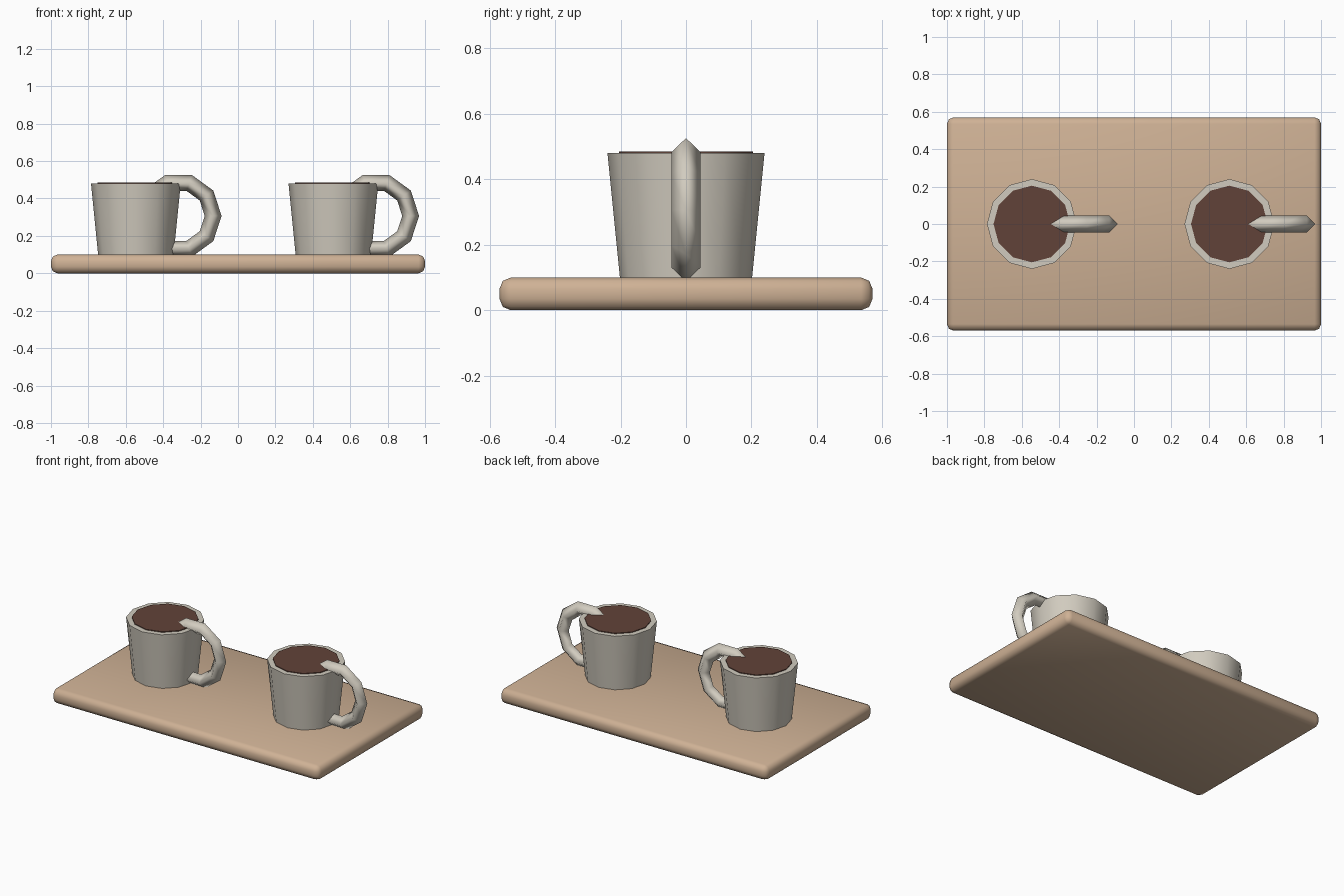
import bpy
from math import radians

if "Cube" in bpy.data.objects:
    bpy.data.objects.remove(bpy.data.objects["Cube"])


def material(name, rgb):
    m = bpy.data.materials.new(name)
    m.diffuse_color = (*rgb, 1)
    m.use_nodes = True
    m.node_tree.nodes["Principled BSDF"].inputs["Base Color"].default_value = m.diffuse_color
    return m


WOOD = material("wood", (0.62, 0.44, 0.30))
CERAMIC = material("ceramic", (0.64, 0.60, 0.52))
COFFEE = material("coffee", (0.12, 0.055, 0.04))


def finish(name, mat, angle):
    ob = bpy.context.object
    ob.name = name
    ob.data.materials.append(mat)
    bpy.ops.object.shade_smooth_by_angle(angle=radians(angle))
    return ob


# Serving board with rounded edges
bpy.ops.mesh.primitive_cube_add(size=1, location=(0, 0, 0.05))
board = bpy.context.object
board.scale = (2, 1.14, 0.1)
bpy.ops.object.transform_apply(location=False, rotation=False, scale=True)
bevel = board.modifiers.new("rounded_edges", 'BEVEL')
bevel.width = 0.035
bevel.segments = 2
bpy.ops.object.modifier_apply(modifier=bevel.name)
finish("board", WOOD, 60)


def mug(side, x):
    # Tapered body
    bpy.ops.mesh.primitive_cone_add(vertices=12, radius1=0.202, radius2=0.24, depth=0.38,
                                    location=(x, 0, 0.29))
    finish(side + "_mug_body", CERAMIC, 40)

    # Coffee surface, just proud of the rim
    bpy.ops.mesh.primitive_cylinder_add(vertices=12, radius=0.205, depth=0.03,
                                        location=(x, 0, 0.47))
    finish(side + "_coffee", COFFEE, 40)

    # Ring handle, diamond cross-section, partly buried in the body
    bpy.ops.mesh.primitive_torus_add(major_segments=10, minor_segments=4,
                                     major_radius=0.185, minor_radius=0.045,
                                     location=(x + 0.228, 0, 0.307),
                                     rotation=(radians(90), 0, 0))
    finish(side + "_mug_handle", CERAMIC, 120)


mug("left", -0.546)
mug("right", 0.51)
